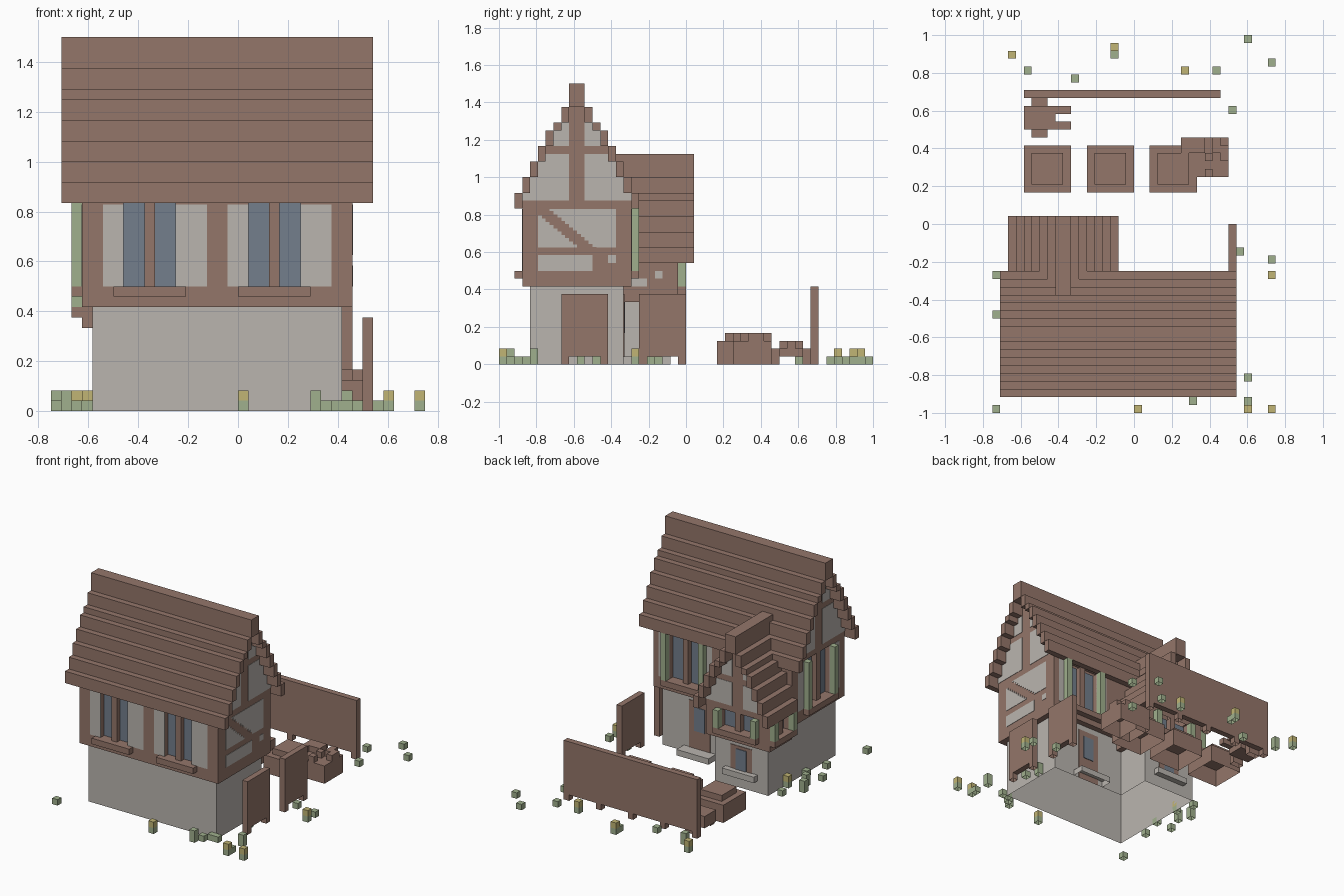
import bpy, bmesh

if "Cube" in bpy.data.objects:
    bpy.data.objects.remove(bpy.data.objects["Cube"])

U = 1 / 24  # one block of the model


def lin(c):
    c /= 255
    return c / 12.92 if c <= 0.04045 else ((c + 0.055) / 1.055) ** 2.4


def material(name, r, g, b):
    m = bpy.data.materials.new(name)
    m.diffuse_color = (lin(r), lin(g), lin(b), 1)
    m.use_nodes = True
    m.node_tree.nodes["Principled BSDF"].inputs["Base Color"].default_value = m.diffuse_color
    return m


WOOD = material("brown wood", 148, 118, 106)
PLASTER = material("pale plaster", 186, 181, 175)
GLASS = material("blue glass", 115, 126, 140)
GREEN = material("leaf green", 160, 176, 141)
YELLOW = material("flower yellow", 193, 181, 117)


def finish(name, bm, mat):
    me = bpy.data.meshes.new(name)
    bm.to_mesh(me)
    bm.free()
    me.materials.append(mat)
    ob = bpy.data.objects.new(name, me)
    bpy.context.collection.objects.link(ob)


def boxes(name, mat, specs):
    """Boxes (x0, x1, y0, y1, z0, z1) in blocks; open underneath on the ground."""
    bm = bmesh.new()
    for x0, x1, y0, y1, z0, z1 in specs:
        v = [bm.verts.new((x * U, y * U, z * U))
             for x in (x0, x1) for y in (y0, y1) for z in (z0, z1)]
        for f in ((0, 1, 3, 2), (4, 6, 7, 5), (0, 4, 5, 1),
                  (2, 3, 7, 6), (1, 5, 7, 3), (0, 2, 6, 4)):
            if z0 > 0 or f != (0, 2, 6, 4):
                bm.faces.new([v[i] for i in f])
    finish(name, bm, mat)


def shell(name, mat, outline, z0, z1):
    """Upright walls along an anticlockwise outline, given by its corners."""
    bm = bmesh.new()
    lo, hi = [[bm.verts.new((x * U, y * U, z * U)) for x, y in outline] for z in (z0, z1)]
    for i in range(len(outline)):
        j = (i + 1) % len(outline)
        bm.faces.new((lo[i], lo[j], hi[j], hi[i]))
    finish(name, bm, mat)


def on_wall(axis, plane, sign, a0, a1, d0, d1, z0, z1):
    """Box on a wall plane: a runs along the wall, d outward from it."""
    d = sorted((plane + sign * d0, plane + sign * d1))
    return (*d, a0, a1, z0, z1) if axis == 'x' else (a0, a1, *d, z0, z1)


def window_wall(name, axis, plane, sign, a0, a1, z0, sill, z1, panes, patches,
                ledges, shutters=()):
    """Timber layer one block thick with recessed panes, ledges and shutters."""
    def w(*s):
        return on_wall(axis, plane, sign, *s)
    edges = [a0] + [e for p in panes for e in p] + [a1]
    boxes(name + "_timber", WOOD, [w(a0, a1, 0, 1, z0, sill)] +
          [w(edges[i], edges[i + 1], 0, 1, sill, z1) for i in range(0, len(edges), 2)])
    boxes(name + "_panes", GLASS, [w(p, q, 0, 0.1, sill, z1) for p, q in panes])
    if patches:
        boxes(name + "_plaster", PLASTER,
              [w(p, q, 1, 1.06, sill, z1 - 0.1) for p, q in patches])
    boxes(name + "_ledges", WOOD, [w(p, q, 1, 2, sill - 1, sill) for p, q in ledges])
    if shutters:
        boxes(name + "_shutters", GREEN, [w(s, s + 1, 1, 2, sill, z1) for s in shutters])


def gable_roof(name, along, c, l0, l1, ends, tops, base, ridge_start=None):
    """Stepped roof; ends lists (position, direction) of the gable walls."""
    def b(a0, a1, s0, s1, z0, z1):
        return (s0, s1, a0, a1, z0, z1) if along == 'x' else (a0, a1, s0, s1, z0, z1)
    n = len(tops)
    roof, plaster, half = [], [], []
    for i, top in enumerate(tops):
        h = n - i
        low = tops[i - 1] if i else base
        if h == 1:
            roof.append(b(c - 1, c + 1, l0 if ridge_start is None else ridge_start, l1, low, top))
        else:
            roof += [b(c - h, c - h + 1, l0, l1, low, top), b(c + h - 1, c + h, l0, l1, low, top)]
        if i == 0:
            continue
        half += [(h, half[-1][1] if half else base), (h, low)]
        # plaster fields between post, collar beam and rafters
        beam = tops[-1] - 9
        for p0, p1 in ((base + 1, min(low, beam)), (beam + 1, low)):
            if h > 1 and p1 - p0 > 0.2:
                for w, d in ends:
                    s = sorted((w, w + 0.06 * d))
                    plaster += [b(c - h, c - h + 1, *s, p0, p1),
                                b(c + h - 1, c + h, *s, p0, p1)]
    boxes(name + "_steps", WOOD, roof)
    boxes(name + "_gable_plaster", PLASTER, plaster)
    # stepped gable wall faces
    bm = bmesh.new()
    for w, d in ends:
        pts = [(c - h, z) for h, z in half] + [(c + h, z) for h, z in reversed(half)]
        co = [(w, a, z) if along == 'x' else (a, w, z) for a, z in pts]
        f = bm.faces.new([bm.verts.new([k * U for k in p]) for p in co])
        f.normal_update()
        if f.normal[0 if along == 'x' else 1] * d < 0:
            f.normal_flip()
    finish(name + "_gable_wall", bm, WOOD)


# Ground floor: main block and annex, open underneath
shell("ground_floor", PLASTER, [(-14, -20), (10, -20), (10, -8), (-4, -8),
                                (-4, -2), (-14, -2)], 0, 8)
shell("ground_floor_top_course", PLASTER, [(-14, -20), (10, -20), (10, -8), (-14, -8)], 8, 10)

# Main upper walls
window_wall("front_wall", 'y', -20, -1, -15, 11, 10, 12, 20,
            [(-11, -9), (-8, -6), (1, 3), (4, 6)],
            [(-13, -11), (-6, -3), (-1, 1), (6, 9)], [(-12, -5), (0, 7)])
window_wall("back_wall", 'y', -8, 1, -15, 11, 10, 12, 20,
            [(2, 4.5), (5.5, 8)], [(0, 2), (8, 10)], [(1, 9)], (1, 8))
window_wall("left_wall", 'x', -14, -1, -20, -8, 10, 12, 20,
            [(-17, -14.5), (-13.5, -11)], [(-19.5, -17), (-11, -8.5)],
            [(-18, -10)], (-18, -11))
boxes("right_wall_timber", WOOD, [(10, 11, -20, -8, 10, 20)])

# Right wall plaster, with a stepped diagonal brace left bare
panel = [(11, 11.06, -19, -12, 12, 14), (11, 11.06, -10, -9, 13, 14)]
for k in range(20):
    y, z = -19 + k / 2, 20 - 0.42 * (k - 1)
    lo, hi = max(15, min(19.9, z - 1.3)), min(19.9, max(15, z + 0.5))
    panel += [(11, 11.06, y, y + 0.5, *r) for r in ((15, lo), (hi, 19.9)) if r[1] - r[0] > 0.2]
boxes("right_wall_plaster", PLASTER, panel)

# Annex upper walls
window_wall("annex_back_wall", 'y', -2, 1, -15, -3, 8, 10, 13,
            [(-12, -9.5), (-8.5, -6)], [], [(-13, -5)], (-13, -6))
window_wall("annex_left_wall", 'x', -14, -1, -7, -2, 8, 10, 13,
            [(-6, -4.5), (-3.5, -2.2)], [], [(-7, -1)], (-7, -2))
boxes("annex_right_wall", WOOD, [(-4, -3, -8, -2, 8, 13)])
boxes("annex_right_plaster", PLASTER,
      [(-3, -2.94, -7, -5, 10, 11), (-3, -2.94, -4, -3, 11, 12)])

# Roofs
gable_roof("main_roof", 'x', -14, -17, 13, [(-15, -1), (11, 1)],
           [22, 24, 26, 28, 30, 31, 33, 36], 20)
gable_roof("annex_roof", 'y', -9, -7, 1, [(-1, 1)],
           [15, 17, 19, 21, 22, 24, 27], 13, ridge_start=-9)

# Back door with step, and the ground floor window
boxes("door", WOOD, [(1, 5, -8, -7.9, 0, 9)])
boxes("door_glass", GLASS, [(2, 4, -7.9, -7.8, 4, 8)])
boxes("door_step", PLASTER, [(0, 6, -8, -6, 0, 1)])
boxes("annex_window_frame", WOOD, [(-11, -7, -2, -1.9, 3, 7)])
boxes("annex_window_glass", GLASS, [(-10, -8, -1.9, -1.8, 3, 6.5)])
boxes("annex_window_ledge", PLASTER, [(-12, -6, -2, -1, 2, 3)])

# Fences standing on small feet
boxes("back_fence", WOOD, [(-14, 11, 16, 17, 1, 10)] +
      [(x, x + 1, 16, 17, 0, 1) for x in (-14, -8, -2, 4, 10)])
for name, y in (("side_fence_front", -16), ("side_fence_back", -6)):
    boxes(name, WOOD, [(12, 13, y, y + 6, 1, 9)] +
          [(12, 13, f, f + 1, 0, 1) for f in (y, y + 5)])

# Planter beds with raised soil
for i, x in enumerate((-14, -6, 2)):
    boxes("planter_%d" % (i + 1), WOOD,
          [(x, x + 6, 4, 10, 0, 3), (x + 1, x + 5, 5, 9, 3, 4)])
boxes("log_pile", WOOD, [(6, 12, 6, 11, 0, 3), (6, 9, 9, 11, 3, 4), (9, 10, 8, 9, 3, 4),
                         (10, 11, 9, 11, 3, 4), (9, 10, 6, 7, 3, 4), (11, 12, 8, 10, 3, 4)])

# Wheelbarrow
boxes("wheelbarrow_tray", WOOD, [(-14, -10, 12, 15, 1, 3)])
boxes("wheelbarrow_wheels", WOOD, [(-13, -11, 11, 12, 0, 2), (-13, -11, 15, 16, 0, 2)])
boxes("wheelbarrow_handles", WOOD, [(-10, -8, 12, 13, 2, 3), (-10, -8, 14, 15, 2, 3)])

# Grass tufts (low and tall) and flowers
low = [(-8, 18), (-3, 21), (10, 19), (14, 23), (17, 20), (12, 14), (13, -4), (17, -5),
       (-18, -12), (14, -23), (-18, -24), (-16, -4), (-15, -12), (-16, -16), (11, -14),
       (8, -22), (9, -21), (10, -21)]
tall = [(-14, 19), (-18, -7), (14, -20), (7, -23), (-17, -9), (10, -12)]
flowers = [(-16, 21), (-3, 22), (6, 19), (17, -7), (17, -24), (14, -24), (0, -24), (-15, -7)]
boxes("low_grass", GREEN, [(x, x + 1, y, y + 1, 0, 1) for x, y in low])
boxes("tall_grass", GREEN, [(x, x + 1, y, y + 1, 0, 2) for x, y in tall])
boxes("flower_stems", GREEN, [(x, x + 1, y, y + 1, 0, 1) for x, y in flowers])
boxes("flower_heads", YELLOW, [(x, x + 1, y, y + 1, 1, 2) for x, y in flowers])
